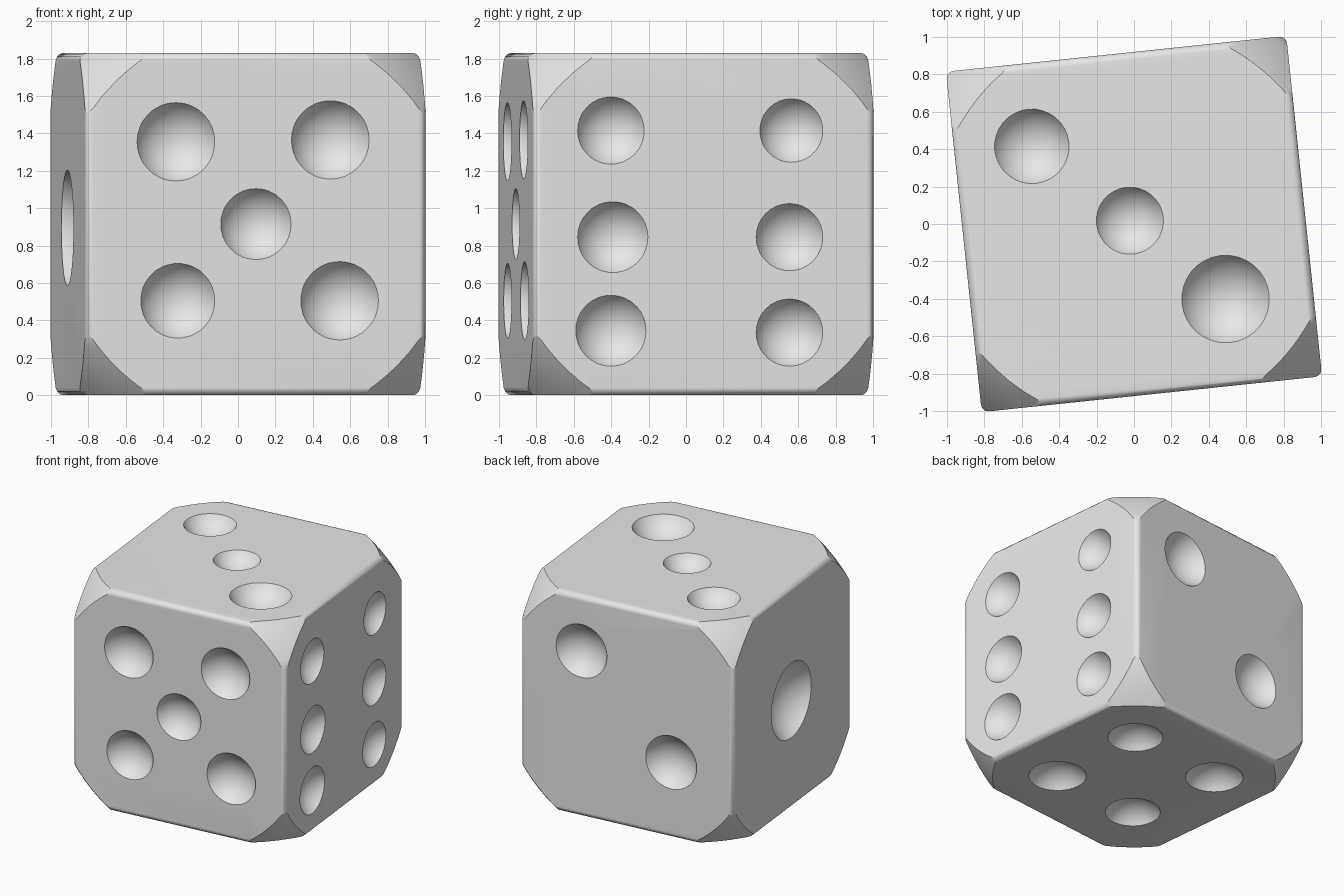
import bpy, bmesh, math
from mathutils import Matrix, Vector

if "Cube" in bpy.data.objects:
    bpy.data.objects.remove(bpy.data.objects["Cube"])

H = 0.915            # half the side
ROUND = 1.41         # radius of the ball that trims the corners
TURN = math.radians(6)

# One colour for the whole body
grey = bpy.data.materials.new("plain_grey")
grey.diffuse_color = (0.8, 0.8, 0.8, 1)
grey.use_nodes = True
grey.node_tree.nodes["Principled BSDF"].inputs["Base Color"].default_value = grey.diffuse_color


def to_object(bm, name):
    mesh = bpy.data.meshes.new(name)
    bm.to_mesh(mesh)
    bm.free()
    mesh.materials.append(grey)
    ob = bpy.data.objects.new(name, mesh)
    bpy.context.collection.objects.link(ob)
    return ob


def cut(target, cutter, operation):
    mod = target.modifiers.new(operation.lower(), 'BOOLEAN')
    mod.object, mod.operation, mod.solver = cutter, operation, 'EXACT'
    bpy.context.view_layer.objects.active = target
    bpy.ops.object.modifier_apply(modifier=mod.name)
    bpy.data.objects.remove(cutter)


# Cube with narrow rounded edges
bm = bmesh.new()
bmesh.ops.create_cube(bm, size=2 * H)
bmesh.ops.bevel(bm, geom=bm.edges[:], offset=0.04, segments=3,
                profile=0.5, affect='EDGES')
die = to_object(bm, "die_body")

# Ball that rounds off the eight corners
bm = bmesh.new()
bmesh.ops.create_icosphere(bm, subdivisions=5, radius=ROUND)
cut(die, to_object(bm, "corner_ball"), 'INTERSECT')

# Pips per side: outward, across and up directions, then (across, up, radius)
X, Y, Z = Vector((1, 0, 0)), Vector((0, 1, 0)), Vector((0, 0, 1))
sides = [
    (-Y, X, Z, [(-.43, .44, .21), (.40, .45, .21), (0, 0, .19),
                (-.42, -.41, .20), (.45, -.41, .21)]),
    (X, Y, Z, [(-.50, .50, .18), (-.49, -.07, .19), (-.50, -.57, .19),
               (.47, .50, .17), (.46, -.07, .18), (.46, -.58, .18)]),
    (Z, X, Y, [(-.50, .47, .20), (-.02, .02, .18), (.445, -.45, .235)]),
    (-X, Y, Z, [(.02, -.02, .31)]),
    (Y, X, Z, [(.39, .46, .22), (-.38, -.29, .22)]),
    (-Z, X, Y, [(.42, .42, .21), (.41, -.41, .22),
                (-.43, .43, .22), (-.38, -.38, .21)]),
]
bm = bmesh.new()
for out, across, up, pips in sides:
    for u, v, r in pips:
        depth = 0.58 * r
        ball = (r * r + depth * depth) / (2 * depth)
        centre = out * (H + ball - depth) + across * u + up * v
        bmesh.ops.create_uvsphere(bm, u_segments=32, v_segments=20, radius=ball,
                                  matrix=Matrix.Translation(centre))
cut(die, to_object(bm, "pip_balls"), 'DIFFERENCE')

# Turn slightly and stand on the ground
die.data.transform(Matrix.Translation((0, 0, H)) @ Matrix.Rotation(TURN, 4, 'Z'))
die.select_set(True)
bpy.context.view_layer.objects.active = die
bpy.ops.object.shade_smooth_by_angle(angle=math.radians(35))
